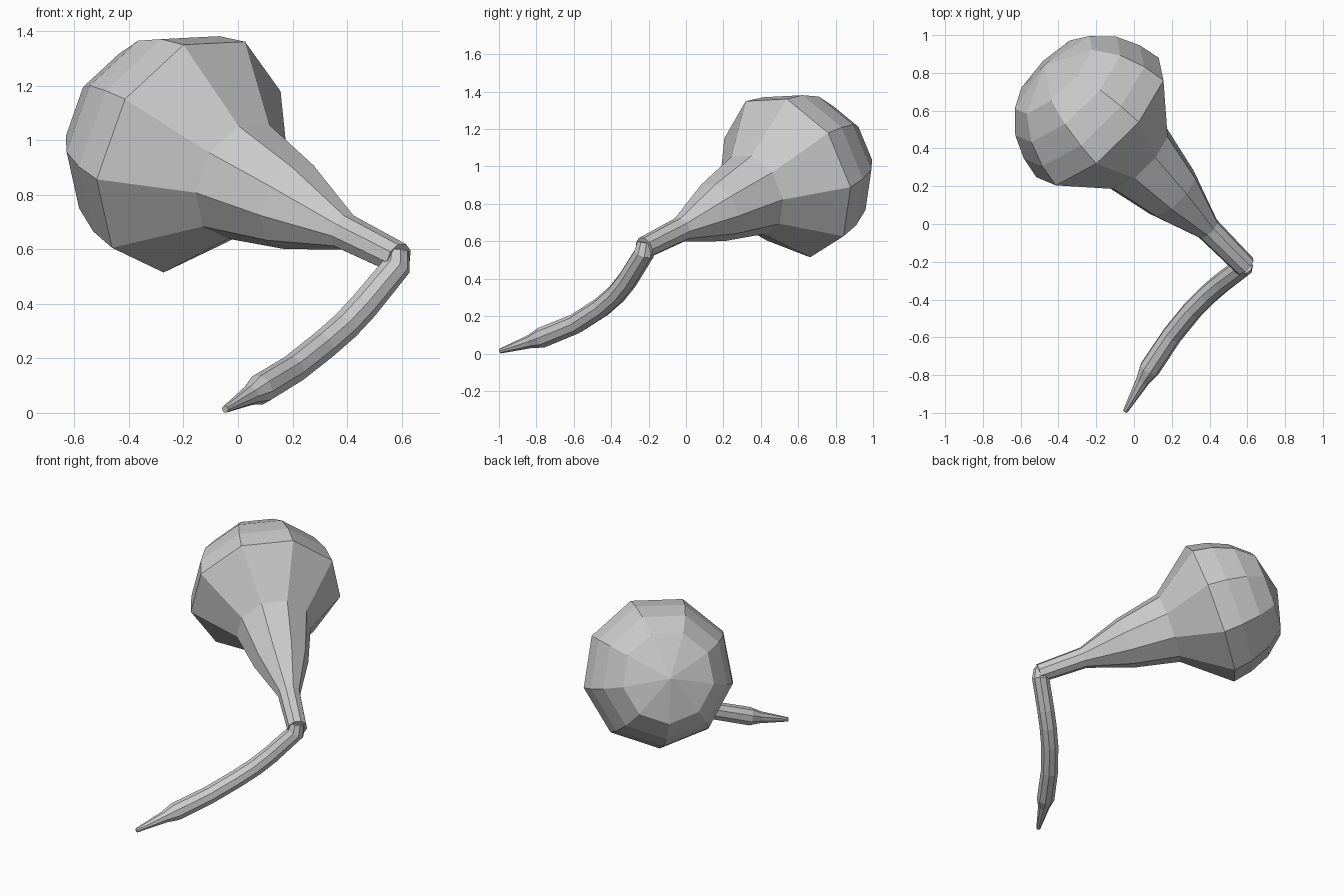
import bpy, bmesh, math
from mathutils import Vector

if "Cube" in bpy.data.objects:
    bpy.data.objects.remove(bpy.data.objects["Cube"])

SIDES = 9


def loft(name, stations, ref, fixed_axis=None):
    """Skin nine-sided rings along a path of (centre, radius) stations."""
    bm = bmesh.new()
    centres = [Vector(c) for c, _ in stations]
    last = len(centres) - 1
    u = Vector(ref).normalized()
    rings = []
    for i, (c, r) in enumerate(stations):
        if fixed_axis:
            d = fixed_axis
        else:
            before = (centres[i] - centres[i - 1]).normalized() if i else Vector()
            after = (centres[i + 1] - centres[i]).normalized() if i < last else Vector()
            d = (before + after).normalized()
        u = (u - d * u.dot(d)).normalized()
        v = d.cross(u)
        ring = []
        for k in range(SIDES):
            a = math.tau * k / SIDES
            ring.append(bm.verts.new(centres[i] + (u * math.cos(a) + v * math.sin(a)) * r))
        rings.append(ring)
    for lo, hi in zip(rings, rings[1:]):
        for k in range(SIDES):
            n = (k + 1) % SIDES
            bm.faces.new((lo[k], lo[n], hi[n], hi[k]))
    bm.faces.new(rings[0][::-1])
    bm.faces.new(rings[-1])
    # rings of almost no radius collapse to a single pole
    bmesh.ops.remove_doubles(bm, verts=bm.verts, dist=0.001)
    bmesh.ops.recalc_face_normals(bm, faces=bm.faces)
    mesh = bpy.data.meshes.new(name)
    bm.to_mesh(mesh)
    bm.free()
    obj = bpy.data.objects.new(name, mesh)
    bpy.context.collection.objects.link(obj)
    return obj


# Bulb and neck: distance along the tilted axis from the widest ring, radius
axis = Vector((-2, 2, 1)).normalized()
centre = Vector((-0.177, 0.543, 0.948))
profile = [(-1.15, 0.060), (-0.855, 0.068), (-0.573, 0.166), (-0.285, 0.228),
           (0, 0.46), (0.125, 0.436), (0.255, 0.380), (0.37, 0.280), (0.445, 0.0001)]
loft("bulb", [(centre + axis * t, r) for t, r in profile],
     (-0.05, -0.485, 0.874), axis)

# Curved stem, tapering to a narrow tip
stem = [((0.583, -0.217, 0.595), 0.045), ((0.578, -0.225, 0.535), 0.055),
        ((0.46, -0.315, 0.39), 0.055), ((0.39, -0.375, 0.315), 0.055),
        ((0.31, -0.455, 0.245), 0.055), ((0.20, -0.59, 0.158), 0.055),
        ((0.08, -0.77, 0.085), 0.056), ((0.045, -0.83, 0.065), 0.037),
        ((-0.047, -0.993, 0.013), 0.013)]
loft("stem", stem, (-0.5, 0.2, 0.6))
